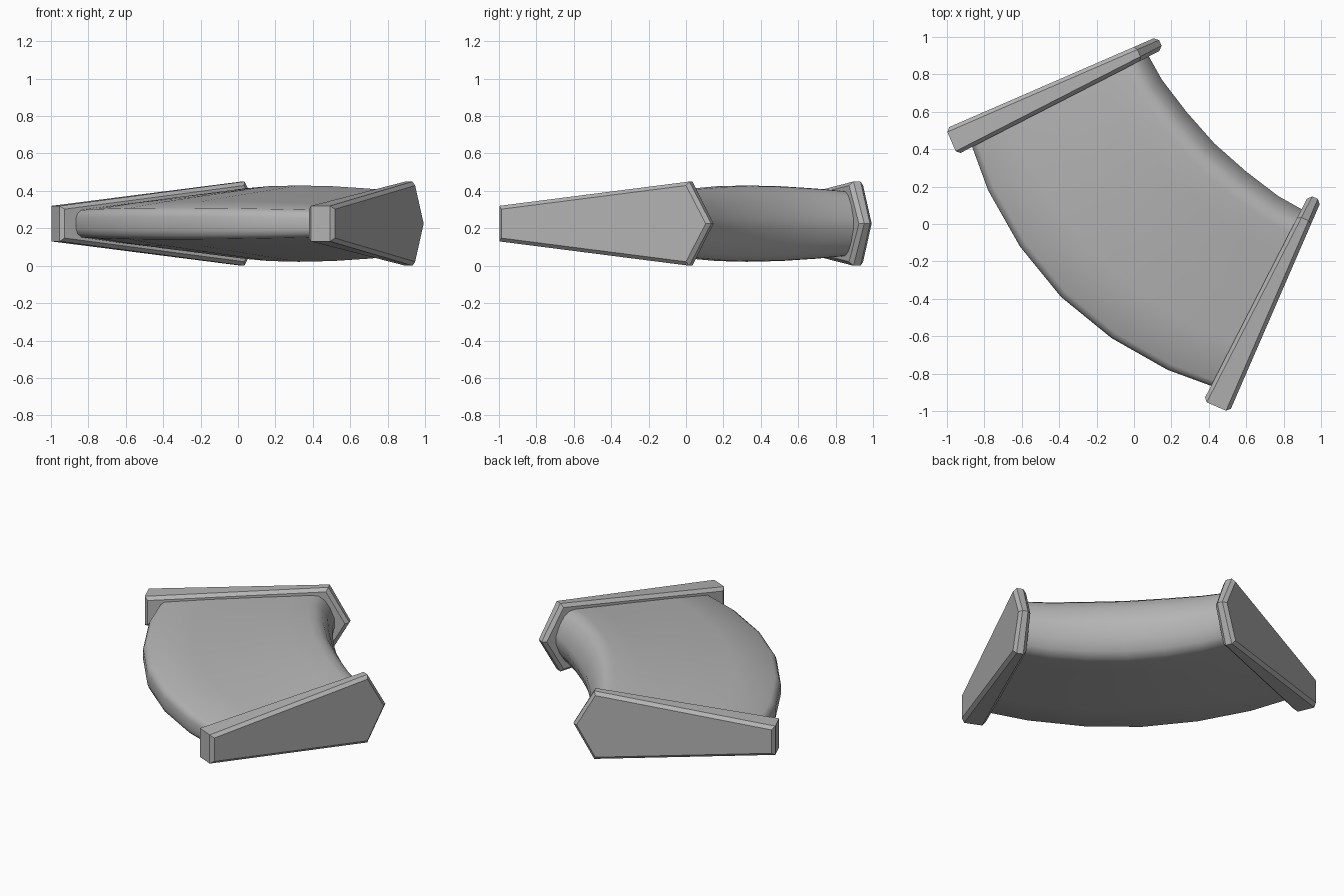
import bpy, bmesh, math
from mathutils import Vector

cube = bpy.data.objects.get("Cube")
if cube:
    bpy.data.objects.remove(cube)

MID_Z = 0.225

grey = bpy.data.materials.new("plain_grey")
grey.use_nodes = True
colour = (0.46, 0.46, 0.46, 1)
grey.diffuse_color = colour
grey.node_tree.nodes["Principled BSDF"].inputs["Base Color"].default_value = colour


def finish(bm, name):
    bmesh.ops.recalc_face_normals(bm, faces=bm.faces)
    mesh = bpy.data.meshes.new(name)
    bm.to_mesh(mesh)
    bm.free()
    mesh.materials.append(grey)
    obj = bpy.data.objects.new(name, mesh)
    bpy.context.collection.objects.link(obj)
    return obj


# End plates: tapered pentagonal slabs with chamfered rims, mirrored about x = y
along = Vector((0.398, 0.917, 0))
outward = Vector((0.917, -0.398, 0))
OUTER = 0.869
outline = [(-0.72, -0.095), (-0.72, 0.095), (0.388, 0.225),
           (0.515, 0), (0.388, -0.225)]


def end_plate(name, swap):
    bm = bmesh.new()

    def loop(inner):
        verts = []
        for u, h in outline:
            n = 0.763 + 0.064 * u if inner else OUTER
            p = along * u + outward * n
            if swap:
                p.x, p.y = p.y, p.x
            verts.append(bm.verts.new((p.x, p.y, MID_Z + h)))
        return verts

    a, b = loop(True), loop(False)
    rims = [bm.faces.new(a), bm.faces.new(b)]
    for i in range(len(a)):
        j = (i + 1) % len(a)
        bm.faces.new((a[i], a[j], b[j], b[i]))
    bmesh.ops.recalc_face_normals(bm, faces=bm.faces)
    edges = [e for f in rims for e in f.edges]
    bmesh.ops.bevel(bm, geom=edges, offset=0.02, segments=1, affect='EDGES')
    finish(bm, name)


end_plate("left_end_plate", False)
end_plate("back_end_plate", True)

# Curved body: a wedge section swept through seven rings, bulging in the middle
half_path = [((-0.39, -0.39), (0.43, 0.43)),
             ((-0.12, -0.61), (0.60, 0.28)),
             ((0.18, -0.78), (0.77, 0.15)),
             ((0.48, -0.89), (0.93, 0.06))]
scales = [1, 0.98, 0.92, 0.84]
half_section = [(0, 0.035), (0.008, 0.062), (0.03, 0.083), (0.25, 0.118),
                (0.5, 0.152), (0.75, 0.184), (0.87, 0.2), (0.91, 0.196),
                (0.945, 0.168), (0.975, 0.11), (1, 0.03)]
section = half_section + [(s, -h) for s, h in reversed(half_section)]

rings = [(o[::-1], i[::-1], k) for (o, i), k in zip(half_path, scales)][:0:-1]
rings += [(o, i, k) for (o, i), k in zip(half_path, scales)]

bm = bmesh.new()
loops = []
for o, i, k in rings:
    o, i = Vector(o), Vector(i)
    loops.append([bm.verts.new((*o.lerp(i, s), MID_Z + h * k * 1.02))
                  for s, h in section])
for a, b in zip(loops, loops[1:]):
    for j in range(len(a)):
        n = (j + 1) % len(a)
        bm.faces.new((a[j], a[n], b[n], b[j]))
bm.faces.new(loops[0])
bm.faces.new(loops[-1])
body = finish(bm, "curved_body")

bpy.ops.object.select_all(action='DESELECT')
body.select_set(True)
bpy.context.view_layer.objects.active = body
bpy.ops.object.shade_smooth_by_angle(angle=math.radians(50))
